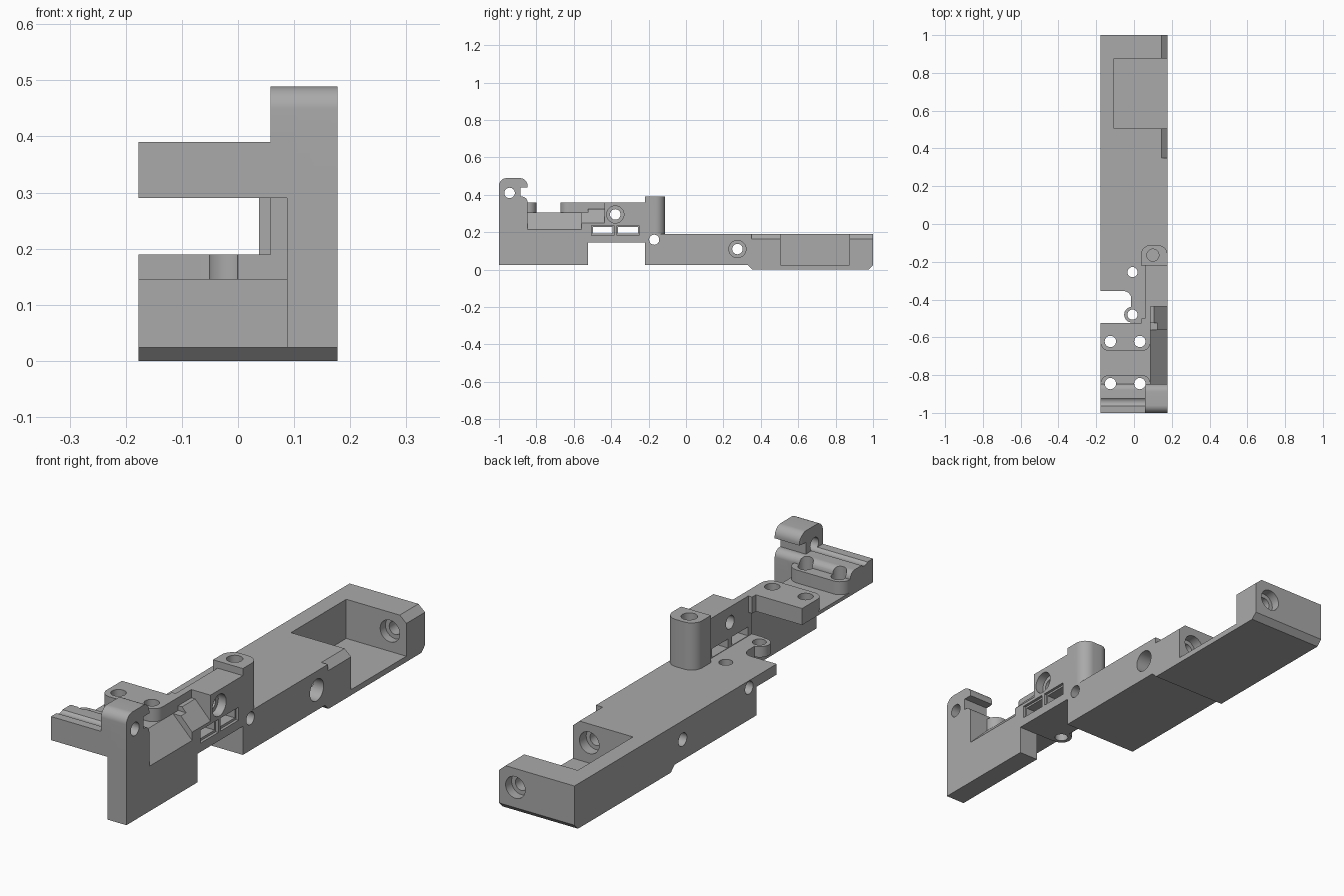
import bpy, bmesh, math
from mathutils import Vector

cube = bpy.data.objects.get("Cube")
if cube:
    bpy.data.objects.remove(cube, do_unlink=True)

grey = bpy.data.materials.new("plain grey")
grey.use_nodes = True
grey.diffuse_color = (0.4, 0.4, 0.4, 1)
grey.node_tree.nodes["Principled BSDF"].inputs["Base Color"].default_value = (0.4, 0.4, 0.4, 1)

X, Y, Z = 0, 1, 2


def outline(corners, steps=8):
    """Polygon from (u, v) or (u, v, radius) corners, with filleted corners."""
    pts = []
    n = len(corners)
    for i, c in enumerate(corners):
        p = Vector(c[:2])
        if len(c) == 2:
            pts.append(p)
            continue
        a = (Vector(corners[i - 1][:2]) - p).normalized()
        b = (Vector(corners[(i + 1) % n][:2]) - p).normalized()
        half = a.angle(b) / 2
        centre = p + (a + b).normalized() * c[2] / math.sin(half)
        start = p + a * c[2] / math.tan(half) - centre
        end = p + b * c[2] / math.tan(half) - centre
        for k in range(steps + 1):
            t = k / steps
            pts.append(centre + start.lerp(end, t).normalized() * c[2])
    return pts


def prism(name, axis, corners, lo, hi):
    """Extrude an outline along an axis; u, v are the other axes in order."""
    bm = bmesh.new()
    rings = []
    for h in (lo, hi):
        ring = []
        for u, v in outline(corners):
            co = [u, v]
            co.insert(axis, h)
            ring.append(bm.verts.new(co))
        rings.append(ring)
    low, high = rings
    n = len(low)
    bm.faces.new(low)
    bm.faces.new(high)
    for i in range(n):
        j = (i + 1) % n
        bm.faces.new((low[i], low[j], high[j], high[i]))
    bmesh.ops.recalc_face_normals(bm, faces=bm.faces)
    mesh = bpy.data.meshes.new(name)
    bm.to_mesh(mesh)
    bm.free()
    ob = bpy.data.objects.new(name, mesh)
    bpy.context.collection.objects.link(ob)
    return ob


def box(name, x0, x1, y0, y1, z0, z1):
    return prism(name, Z, [(x0, y0), (x1, y0), (x1, y1), (x0, y1)], z0, z1)


def rod(name, axis, u, v, r, lo, hi, sides=32):
    ring = [(u + r * math.cos(math.tau * i / sides), v + r * math.sin(math.tau * i / sides))
            for i in range(sides)]
    return prism(name, axis, ring, lo, hi)


def combine(body, tool, operation):
    mod = body.modifiers.new("shape", 'BOOLEAN')
    mod.operation, mod.solver, mod.object = operation, 'EXACT', tool
    bpy.context.view_layer.update()
    graph = bpy.context.evaluated_depsgraph_get()
    mesh = bpy.data.meshes.new_from_object(body.evaluated_get(graph))
    body.modifiers.clear()
    body.data = mesh
    bpy.data.objects.remove(tool, do_unlink=True)


W = 0.177   # half width
END = 0.087  # inner face of the front leg

# Rear block with a shallow chamfered foot
body = prism("mounting_bracket", X, [(-0.22, 0.024), (0.33, 0.024), (0.354, 0), (0.976, 0),
                                     (1, 0.024), (1, 0.19), (-0.22, 0.19)], -W, W)

added = [
    # Middle plate with a side notch and a rounded lug
    prism("middle_plate", Z, [(-W, -0.355), (-0.015, -0.355, 0.04), (-0.015, -0.44), (0.0, -0.525),
                              (W, -0.525), (W, -0.2), (-W, -0.2)], 0.145, 0.19),
    rod("plate_lug", Z, -0.01, -0.48, 0.042, 0.145, 0.19),
    # Upright wall and the rounded rear post
    box("side_wall", 0.058, W, -0.525, -0.2, 0.145, 0.36),
    prism("rear_post", Z, [(0.037, -0.22), (W, -0.22), (W, -0.112, 0.05), (0.037, -0.112, 0.05)],
          0.1, 0.39),
    # Front leg and the hooked front post
    box("front_leg", END, W, -1, -0.525, 0.024, 0.305),
    prism("front_post", X, [(-1, 0.024), (-0.847, 0.024), (-0.847, 0.39, 0.03), (-0.885, 0.39),
                            (-0.885, 0.44), (-0.847, 0.44), (-0.847, 0.489, 0.04),
                            (-1, 0.489, 0.04)], END, W),
    prism("post_hook", X, [(-1, 0.29), (-0.847, 0.29), (-0.847, 0.39, 0.03), (-0.885, 0.39),
                           (-0.885, 0.44), (-0.847, 0.44), (-0.847, 0.489, 0.04),
                           (-1, 0.489, 0.04)], 0.058, END + 0.02),
    # Front arm, thin bridge and the two screw bosses
    prism("front_arm", X, [(-1, 0.29), (-0.847, 0.29), (-0.847, 0.39, 0.03), (-1, 0.39)], -W, 0.1),
    box("bridge_plate", -W, 0.1, -0.9, -0.53, 0.29, 0.305),
    prism("front_boss", Z, [(-W, -0.9), (END, -0.9), (END, -0.8, 0.045), (-W, -0.8, 0.045)],
          0.29, 0.36),
    prism("rear_boss", Z, [(-W, -0.672, 0.045), (END, -0.672, 0.045), (END, -0.525),
                           (-W, -0.525)], 0.29, 0.36),
    box("boss_joint", 0.04, END, -0.56, -0.5, 0.29, 0.36),
]
for part in added:
    combine(body, part, 'UNION')

far = 0.3
cuts = [
    # Open pocket and chamfered upper edges beside it
    box("pocket", -0.105, far, 0.505, 0.875, 0.024, far),
    prism("edge_chamfer", Y, [(0.145, 0.191), (0.178, 0.162), (far, 0.162), (far, far),
                              (0.145, far)], 0.35, 1.1),
    # Sloping recesses on the outer side of the leg and wall
    prism("leg_slope", Y, [(END, 0.305), (W, 0.215), (far, 0.215), (far, 0.5), (END, 0.5)],
          -0.847, -0.56),
    prism("wall_slope", Y, [(END, 0.325), (0.105, 0.325), (W, 0.25), (far, 0.25), (far, 0.5),
                            (END, 0.5)], -0.565, -0.437),
    # Rod groove through the post and arm
    rod("rod_hole", X, -0.943, 0.41, 0.028, -far, far),
    # Cross holes
    rod("wall_hole", X, -0.378, 0.295, 0.028, 0, far),
    rod("wall_sink", X, -0.378, 0.295, 0.046, 0.14, far),
    rod("post_hole", X, -0.17, 0.16, 0.027, -far, far),
    rod("block_hole", X, 0.275, 0.11, 0.028, -far, far),
    rod("block_sink", X, 0.275, 0.11, 0.046, 0.06, far),
    # Lengthwise screw holes through the pocket ends
    rod("end_hole", Y, 0.1, 0.11, 0.028, 0.28, 1.1),
    rod("end_sink", Y, 0.1, 0.11, 0.046, 0.96, 1.1),
    rod("pocket_sink", Y, 0.1, 0.11, 0.046, 0.46, 0.91),
    # Upright holes
    rod("post_top_hole", Z, 0.1, -0.165, 0.032, 0.3, 0.5),
]
for y in (-0.255, -0.48):
    cuts.append(rod("plate_hole", Z, -0.008, y, 0.027, 0.1, 0.25))
for y in (-0.845, -0.622):
    for x in (-0.125, 0.031):
        cuts.append(rod("boss_hole", Z, x, y, 0.03, 0.2, 0.5))
# Twin slots with a shallow rim
for y in (-0.445, -0.31):
    cuts.append(box("slot_rim", 0.165, far, y - 0.06, y + 0.06, 0.182, 0.237))
    cuts.append(box("slot", 0, far, y - 0.053, y + 0.053, 0.192, 0.229))
for part in cuts:
    combine(body, part, 'DIFFERENCE')

body.data.materials.clear()
body.data.materials.append(grey)
for face in body.data.polygons:
    face.material_index = 0
bpy.ops.object.select_all(action='DESELECT')
body.select_set(True)
bpy.context.view_layer.objects.active = body
bpy.ops.object.shade_smooth_by_angle(angle=math.radians(30))
